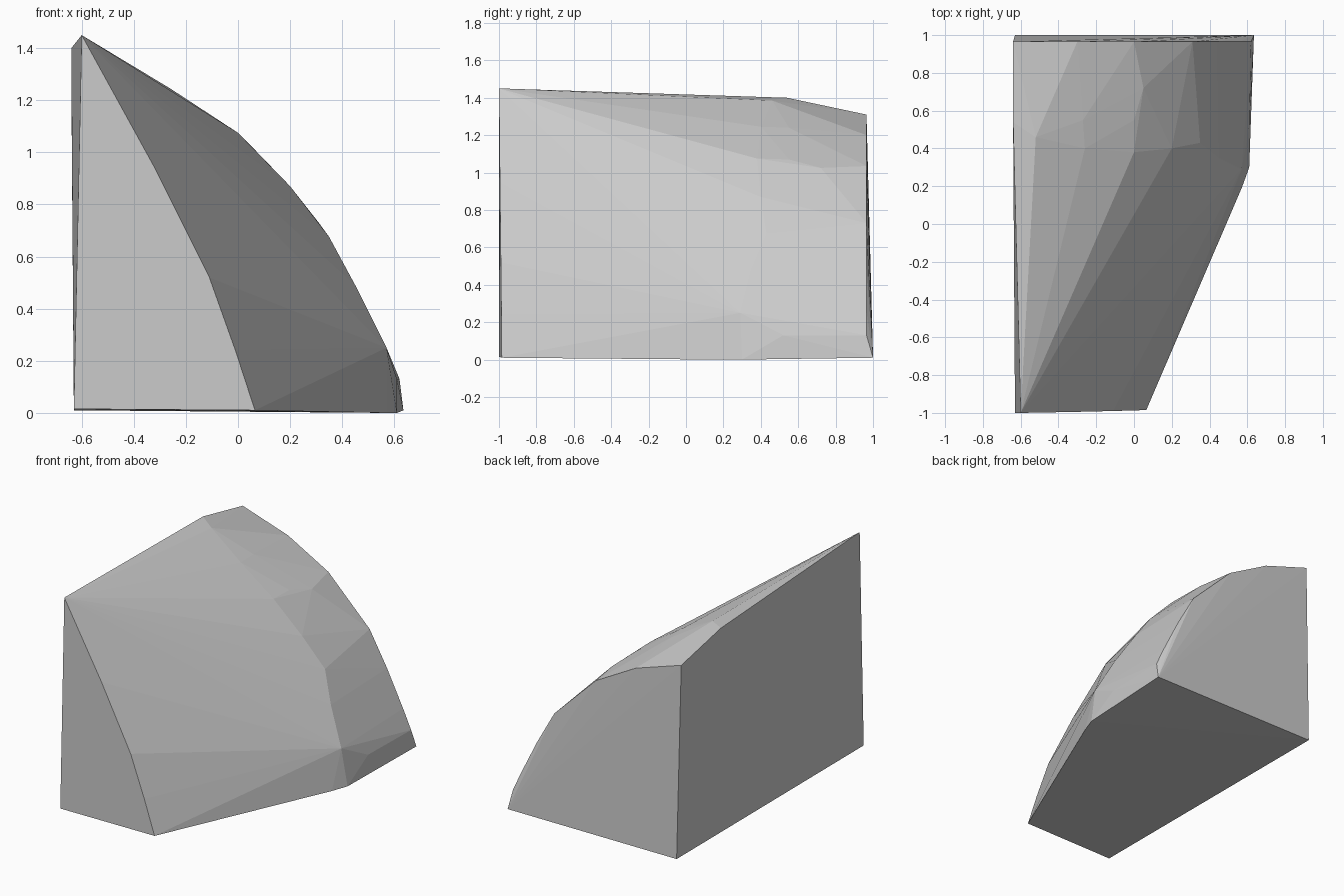
import bpy, bmesh

# One flat grey for the whole stone wedge
grey = bpy.data.materials.new("light grey")
grey.diffuse_color = (0.6, 0.6, 0.6, 1)

# Front face outline, leaning slightly back towards its lower right corner
front = [(-0.63, -1, 0.015), (-0.6, -1, 1.45), (-0.325, -0.995, 0.95),
         (-0.11, -0.99, 0.52), (-0.01, -0.987, 0.24), (0.065, -0.985, 0.01)]

# Shoulder where the long curved side bends towards the back
shoulder = [(-0.64, 0.54, 1.4), (-0.52, 0.46, 1.385), (-0.26, 0.4, 1.245),
            (-0.27, 0.55, 1.24), (0, 0.38, 1.075), (0, 0.55, 1.07),
            (0.05, 0.72, 1.025), (0.2, 0.4, 0.87), (0.17, 0.72, 0.89),
            (0.35, 0.43, 0.675), (0.45, 0.35, 0.49), (0.57, 0.29, 0.25),
            (0.61, 0.52, 0.13), (0.57, 0.19, 0.0), (0.61, 0.3, 0.0)]

# Back face outline, a quarter arch
back = [(x, 0.965, z) for x, z in
        [(-0.64, 1.31), (-0.3, 1.2), (0, 1.035), (0.31, 0.73),
         (0.44, 0.5), (0.56, 0.26), (0.62, 0.13)]]
back += [(0.635, 1, 0.01), (-0.63, 1, 0.01)]

# Faceted wedge skinned over the three outlines
bm = bmesh.new()
for p in front + shoulder + back:
    bm.verts.new(p)
hull = bmesh.ops.convex_hull(bm, input=bm.verts)
loose = [v for v in bm.verts if not v.link_faces]
bmesh.ops.delete(bm, geom=loose, context='VERTS')
bmesh.ops.recalc_face_normals(bm, faces=bm.faces)

mesh = bpy.data.meshes.new("stone_wedge")
bm.to_mesh(mesh)
bm.free()
mesh.materials.append(grey)
wedge = bpy.data.objects.new("stone_wedge", mesh)
bpy.context.collection.objects.link(wedge)
